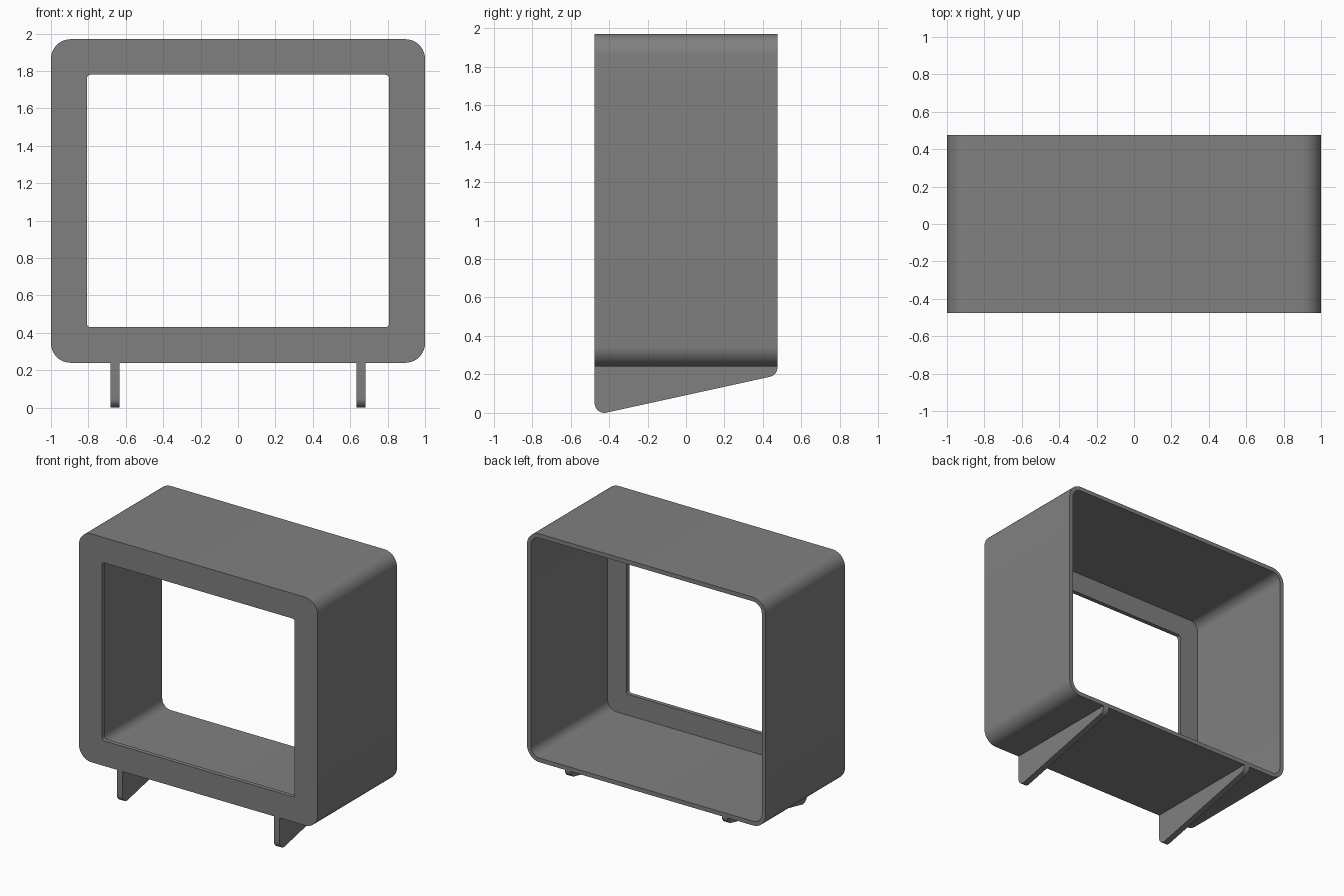
import bpy, bmesh, math
from mathutils import Vector

if "Cube" in bpy.data.objects:
    bpy.data.objects.remove(bpy.data.objects["Cube"])

HALF_DEPTH = 0.475
WALL = 0.032
BASE_Z, TOP_Z = 0.24, 1.97
MID_Z = (BASE_Z + TOP_Z) / 2

grey = bpy.data.materials.new("mid grey")
grey.diffuse_color = (0.216, 0.216, 0.216, 1)
grey.use_nodes = True
grey.node_tree.nodes["Principled BSDF"].inputs["Base Color"].default_value = grey.diffuse_color


def rounded(points, radii, seg=10):
    """Round the corners of a convex 2D polygon, keeping its order."""
    out = []
    for i, p in enumerate(points):
        p, r = Vector(p), radii[i]
        if r == 0:
            out.append(p)
            continue
        a = (Vector(points[i - 1]) - p).normalized()
        b = (Vector(points[(i + 1) % len(points)]) - p).normalized()
        half = a.angle(b) / 2
        centre = p + (a + b).normalized() * r / math.sin(half)
        start = p + a * r / math.tan(half) - centre
        sweep = math.pi - 2 * half          # counter-clockwise outlines
        for k in range(seg + 1):
            t = sweep * k / seg
            c, s = math.cos(t), math.sin(t)
            out.append(centre + Vector((start.x * c - start.y * s,
                                        start.x * s + start.y * c)))
    return out


def rect(hx, hz, r):
    return rounded([(-hx, -hz), (hx, -hz), (hx, hz), (-hx, hz)], [r] * 4)


def finish(bm, name):
    bmesh.ops.recalc_face_normals(bm, faces=bm.faces)
    mesh = bpy.data.meshes.new(name)
    bm.to_mesh(mesh)
    bm.free()
    mesh.materials.append(grey)
    obj = bpy.data.objects.new(name, mesh)
    bpy.context.collection.objects.link(obj)
    bpy.ops.object.select_all(action='DESELECT')
    obj.select_set(True)
    bpy.context.view_layer.objects.active = obj
    bpy.ops.object.shade_smooth_by_angle(angle=math.radians(30))


# Housing: open-backed box with a framed front window, as a closed chain of rings
hz = (TOP_Z - BASE_Z) / 2
outer = rect(1.0, hz, 0.105)
inner = rect(1.0 - WALL, hz - WALL, 0.105 - WALL)
window = rect(0.808, 0.675, 0.02)
front, back = -HALF_DEPTH, HALF_DEPTH
stations = [(outer, front), (outer, back), (inner, back),
            (inner, front + WALL), (window, front + WALL), (window, front)]
bm = bmesh.new()
rings = [[bm.verts.new((p.x, y, p.y + MID_Z)) for p in shape]
         for shape, y in stations]
for i, ring in enumerate(rings):
    nxt = rings[(i + 1) % len(rings)]
    for j in range(len(ring)):
        k = (j + 1) % len(ring)
        bm.faces.new((ring[j], ring[k], nxt[k], nxt[j]))
finish(bm, "housing")

# Wedge feet: tall at the front, tapering to the back
profile = rounded([(front, -0.012), (back, 0.196), (back, BASE_Z), (front, BASE_Z)],
                  [0.05, 0.05, 0, 0])
for side, name in ((-1, "left_foot"), (1, "right_foot")):
    bm = bmesh.new()
    face = bm.faces.new([bm.verts.new((side * 0.658 - 0.024, p.x, p.y)) for p in profile])
    ext = bmesh.ops.extrude_face_region(bm, geom=[face])
    bmesh.ops.translate(bm, vec=(0.048, 0, 0),
                        verts=[v for v in ext["geom"] if isinstance(v, bmesh.types.BMVert)])
    finish(bm, name)
